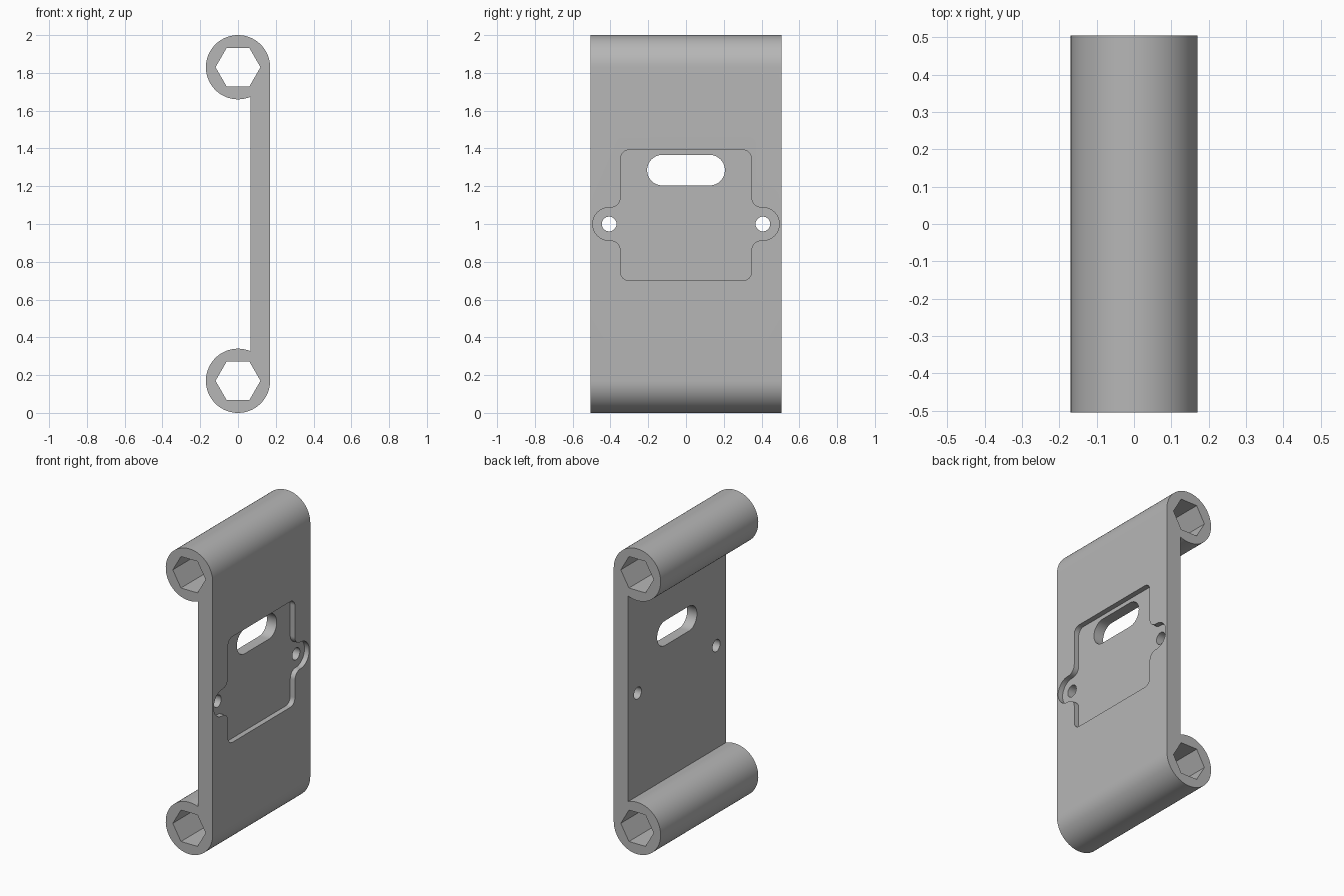
import bpy, bmesh
from math import sin, cos, pi, radians, sqrt, asin, degrees
from mathutils import Vector

cube = bpy.data.objects.get("Cube")
if cube:
    bpy.data.objects.remove(cube, do_unlink=True)

grey = bpy.data.materials.new("plain grey")
grey.use_nodes = True
colour = (0.47, 0.47, 0.47, 1)
grey.diffuse_color = colour
grey.node_tree.nodes["Principled BSDF"].inputs["Base Color"].default_value = colour

R = 0.17            # tube radius
HALF = 0.505        # half the width along y
INNER = 0.065       # back face of the plate
POCKET = 0.034      # recess depth
LOW, HIGH = R, 2 - R


def arc(cx, cy, r, start, end, n):
    """Points on an arc, angles in degrees."""
    steps = [radians(start + (end - start) * i / n) for i in range(n + 1)]
    return [(cx + r * cos(a), cy + r * sin(a)) for a in steps]


def prism(name, points, axis, lo, hi):
    """Extrude a closed outline along x (outline is y, z) or y (outline is x, z)."""
    place = (lambda p, d: (d, p[0], p[1])) if axis == 'X' else (lambda p, d: (p[0], d, p[1]))
    bm = bmesh.new()
    face = bm.faces.new([bm.verts.new(place(p, lo)) for p in points])
    new = bmesh.ops.extrude_face_region(bm, geom=[face])["geom"]
    shift = Vector(place((0, 0), hi - lo))
    bmesh.ops.translate(bm, vec=shift, verts=[g for g in new if isinstance(g, bmesh.types.BMVert)])
    bmesh.ops.recalc_face_normals(bm, faces=bm.faces)
    mesh = bpy.data.meshes.new(name)
    bm.to_mesh(mesh)
    bm.free()
    mesh.materials.append(grey)
    obj = bpy.data.objects.new(name, mesh)
    bpy.context.collection.objects.link(obj)
    return obj


# Bracket side profile: two round tubes joined by a flat plate
join = degrees(asin(sqrt(R * R - INNER * INNER) / R))
profile = arc(0, HIGH, R, 0, 360 - join, 56) + arc(0, LOW, R, join, 360, 56)
bracket = prism("bracket", profile, 'Y', -HALF, HALF)

cutters = []

# Hexagonal bores through both tubes
for name, z in (("lower_hex_bore", LOW), ("upper_hex_bore", HIGH)):
    cutters.append(prism(name, arc(0, z, 0.119, 0, 300, 5), 'Y', -0.6, 0.6))

# Recess outline: rounded rectangle with a filleted round ear on each side
side, bottom, top, corner = 0.346, 0.70, 1.392, 0.045
ear_y, ear_r, fillet = 0.407, 0.087, 0.055
dy = side + fillet - ear_y
dz = sqrt((ear_r + fillet) ** 2 - dy ** 2)
lean = degrees(asin(dy / (ear_r + fillet)))
right_half = (
    arc(side - corner, bottom + corner, corner, -90, 0, 8)
    + arc(side + fillet, 1 - dz, fillet, 180, 90 + lean, 10)
    + arc(ear_y, 1, ear_r, -90 + lean, 90 - lean, 28)
    + arc(side + fillet, 1 + dz, fillet, 270 - lean, 180, 10)
    + arc(side - corner, top - corner, corner, 0, 90, 8))
# The fillets meet the ear exactly, so merge repeated points
outline = []
for p in right_half + [(-y, z) for y, z in reversed(right_half)]:
    if not outline or (Vector(p) - Vector(outline[-1])).length > 1e-4:
        outline.append(p)
cutters.append(prism("recess", outline, 'X', R - POCKET, 0.3))

# Slot and screw holes through the plate
slot = arc(0.125, 1.285, 0.081, -90, 90, 20) + arc(-0.125, 1.285, 0.081, 90, 270, 20)
cutters.append(prism("slot", slot, 'X', 0, 0.4))
for name, y in (("left_screw_hole", ear_y), ("right_screw_hole", -ear_y)):
    cutters.append(prism(name, arc(y, 1, 0.039, 0, 348.75, 31), 'X', 0, 0.4))

# Cut everything out of the bracket and drop the cutters
bpy.context.view_layer.objects.active = bracket
bracket.select_set(True)
for cutter in cutters:
    mod = bracket.modifiers.new(cutter.name, 'BOOLEAN')
    mod.operation = 'DIFFERENCE'
    mod.solver = 'EXACT'
    mod.object = cutter
    bpy.ops.object.modifier_apply(modifier=mod.name)
    bpy.data.objects.remove(cutter, do_unlink=True)

bpy.ops.object.shade_smooth_by_angle(angle=radians(30))
